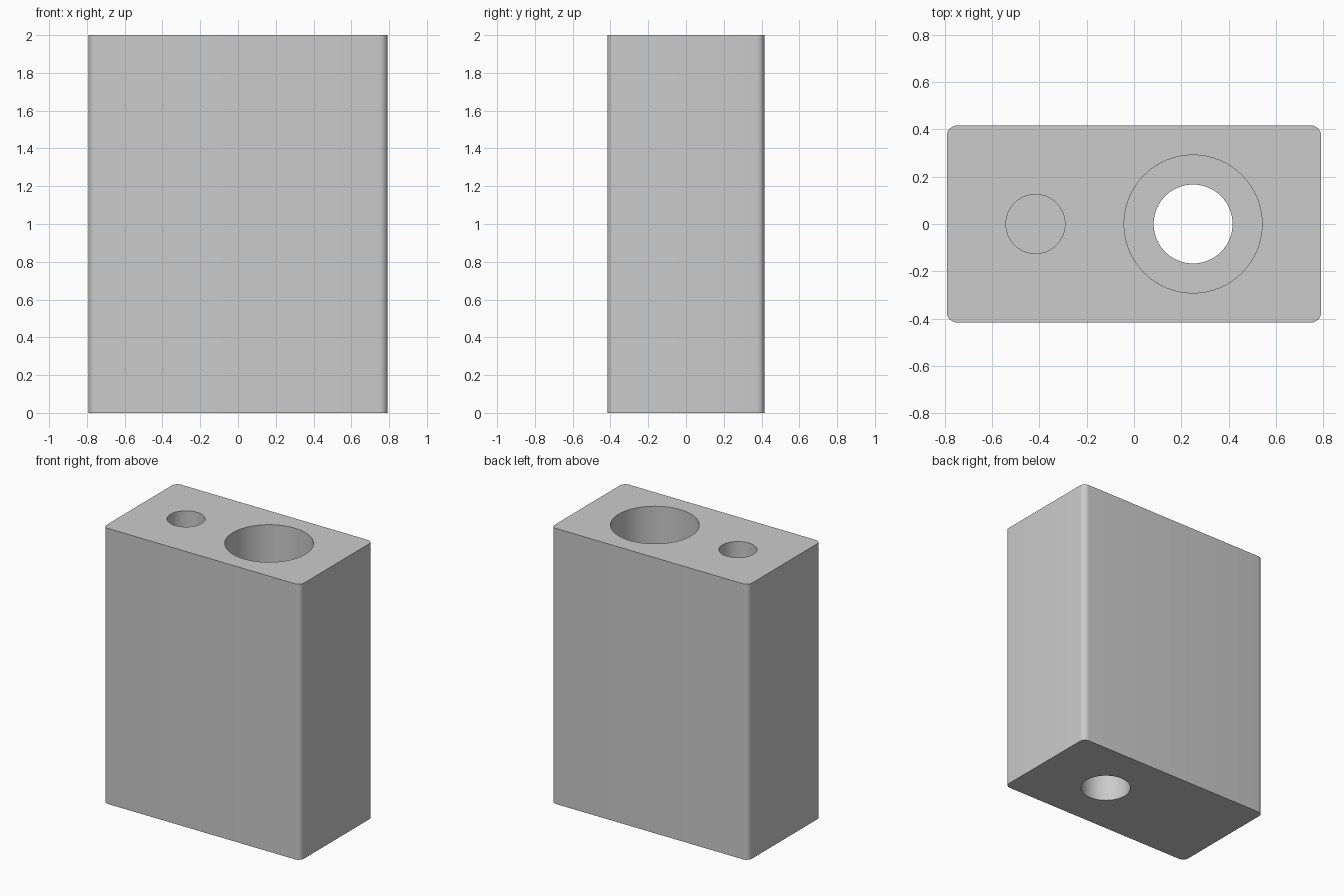
import bpy

if "Cube" in bpy.data.objects:
    bpy.data.objects.remove(bpy.data.objects["Cube"])

W, D, H = 1.583, 0.833, 2.0


def cutter(name, x, radius, z0, z1):
    """Hidden cylinder used to drill a vertical hole."""
    bpy.ops.mesh.primitive_cylinder_add(vertices=64, radius=radius, depth=z1 - z0,
                                        location=(x, 0, (z0 + z1) / 2))
    ob = bpy.context.object
    ob.name = name
    ob.hide_render = True
    ob.hide_set(True)
    return ob


# Block body
bpy.ops.mesh.primitive_cube_add(size=1, location=(0, 0, H / 2))
block = bpy.context.object
block.name = "block"
block.scale = (W, D, H)
bpy.ops.object.transform_apply(location=True, rotation=False, scale=True)

# Rounded vertical edges only
weights = block.data.attributes.new("bevel_weight_edge", 'FLOAT', 'EDGE')
for e in block.data.edges:
    a, b = (block.data.vertices[i].co for i in e.vertices)
    weights.data[e.index].value = 1.0 if abs(a.z - b.z) > 1 else 0.0
bevel = block.modifiers.new("corner_round", 'BEVEL')
bevel.limit_method = 'WEIGHT'
bevel.width = 0.042
bevel.segments = 8

# Blind hole, wide bore and narrower through hole
cutters = [
    cutter("small_hole_cutter", -0.417, 0.125, 0.33, H + 0.1),
    cutter("wide_bore_cutter", 0.25, 0.292, 0.33, H + 0.1),
    cutter("through_hole_cutter", 0.25, 0.167, -0.1, H + 0.2),
]
for c in cutters:
    mod = block.modifiers.new(c.name, 'BOOLEAN')
    mod.operation = 'DIFFERENCE'
    mod.solver = 'EXACT'
    mod.object = c

# Bake the modifiers, remove the cutters and smooth the curved walls
bpy.ops.object.select_all(action='DESELECT')
bpy.context.view_layer.objects.active = block
block.select_set(True)
for m in list(block.modifiers):
    bpy.ops.object.modifier_apply(modifier=m.name)
for c in cutters:
    bpy.data.objects.remove(c)
bpy.ops.object.shade_smooth_by_angle(angle=0.52)
